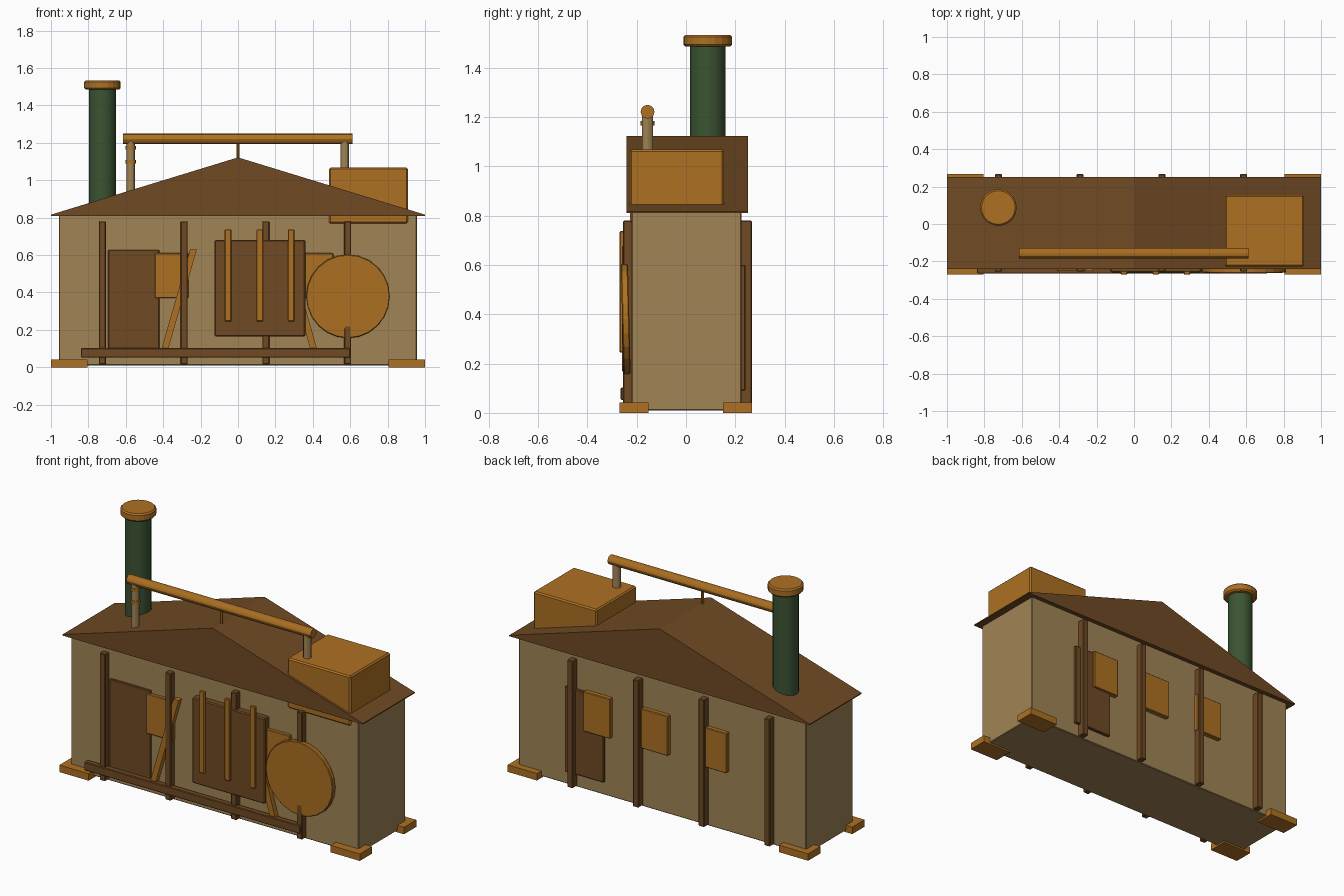
import bpy, bmesh, math
from mathutils import Matrix, Vector

if "Cube" in bpy.data.objects:
    bpy.data.objects.remove(bpy.data.objects["Cube"])

def mat(name, r, g, b):
    m = bpy.data.materials.new(name)
    m.diffuse_color = (r, g, b, 1)
    m.use_nodes = True
    m.node_tree.nodes["Principled BSDF"].inputs["Base Color"].default_value = m.diffuse_color
    return m

TAN = mat("tan_plaster", 0.35, 0.23, 0.09)
BROWN = mat("dark_wood", 0.16, 0.068, 0.017)
ORANGE = mat("ochre_wood", 0.42, 0.163, 0.016)
GREEN = mat("green_metal", 0.044, 0.088, 0.033)

def finish(name, bm, material, bevel=0.0):
    bmesh.ops.recalc_face_normals(bm, faces=bm.faces)
    me = bpy.data.meshes.new(name)
    bm.to_mesh(me)
    bm.free()
    me.materials.append(material)
    ob = bpy.data.objects.new(name, me)
    bpy.context.collection.objects.link(ob)
    if bevel:
        b = ob.modifiers.new("bevel", 'BEVEL')
        b.width, b.segments, b.limit_method = bevel, 1, 'ANGLE'
        b.angle_limit = math.radians(50)
    return ob

def box(name, x, y, z, material, bevel=0.004):
    """Box from (min, max) ranges on each axis."""
    bm = bmesh.new()
    bmesh.ops.create_cube(bm, size=1)
    for v in bm.verts:
        v.co = [(r[0] + r[1]) / 2 + c * (r[1] - r[0]) for r, c in zip((x, y, z), v.co)]
    return finish(name, bm, material, bevel)

def rod(name, a, b, radius, material, sides=16, bevel=0.0, smooth=True):
    """Cylinder between two points."""
    a, b = Vector(a), Vector(b)
    bm = bmesh.new()
    m = Matrix.Translation((a + b) / 2) @ (b - a).to_track_quat('Z', 'Y').to_matrix().to_4x4()
    bmesh.ops.create_cone(bm, cap_ends=True, segments=sides, radius1=radius, radius2=radius,
                          depth=(b - a).length, matrix=m)
    ob = finish(name, bm, material, bevel)
    if smooth:
        bpy.context.view_layer.objects.active = ob
        ob.select_set(True)
        bpy.ops.object.shade_smooth_by_angle(angle=math.radians(30))
        ob.select_set(False)
    return ob

def prism(name, profile, y0, y1, material, bevel=0.0):
    """Profile in x,z extruded along y."""
    bm = bmesh.new()
    f = bm.faces.new([bm.verts.new((x, y0, z)) for x, z in profile])
    ext = bmesh.ops.extrude_face_region(bm, geom=[f])
    bmesh.ops.translate(bm, vec=(0, y1 - y0, 0),
                        verts=[v for v in ext["geom"] if isinstance(v, bmesh.types.BMVert)])
    return finish(name, bm, material, bevel)

# House body and gable roof
box("body", (-0.958, 0.956), (-0.22, 0.225), (0.01, 0.815), TAN)
prism("roof", [(-1, 0.81), (1, 0.81), (1, 0.816), (0, 1.122), (-1, 0.816)], -0.241, 0.252, BROWN)

# Corner feet
for sx in (-1, 1):
    for y in ((-0.27, -0.153), (0.15, 0.267)):
        box("foot", tuple(sorted((sx * 0.805, sx))), y, (0, 0.042), ORANGE, 0)

# Chimney and cap
rod("chimney", (-0.725, 0.088, 0.82), (-0.725, 0.088, 1.49), 0.072, GREEN, 20)
rod("chimney_cap", (-0.725, 0.088, 1.485), (-0.725, 0.088, 1.533), 0.098, ORANGE, 20, 0.008, False)

# Roof box
box("roof_box", (0.487, 0.908), (-0.228, 0.155), (0.768, 1.068), ORANGE, 0.008)

# Roof pipe with supports and collars
rod("roof_pipe", (-0.615, -0.156, 1.221), (0.612, -0.156, 1.221), 0.028, ORANGE, 12)
for x in (-0.573, 0.571):
    rod("pipe_support", (x, -0.156, 0.9), (x, -0.156, 1.215), 0.023, TAN, 12)
for z in (1.09, 1.165):
    rod("support_collar", (-0.573, -0.156, z), (-0.573, -0.156, z + 0.018), 0.028, ORANGE, 12)
rod("middle_support", (0, -0.156, 1.1), (0, -0.156, 1.21), 0.009, ORANGE, 8)

# Timber posts on front and back
for x in (-0.725, -0.288, 0.149, 0.586):
    box("front_post", (x - 0.019, x + 0.019), (-0.255, -0.21), (0.015, 0.78), BROWN)
    box("back_post", (x - 0.019, x + 0.019), (0.215, 0.267), (0.015, 0.78), BROWN)

# Windows on front and back
for x in (-0.355, 0.035, 0.42):
    box("front_window", (x - 0.09, x + 0.09), (-0.24, -0.21), (0.37, 0.61), ORANGE)
    box("back_window", (x - 0.09, x + 0.09), (0.215, 0.252), (0.37, 0.61), ORANGE)

# Doors
box("front_door", (-0.695, -0.42), (-0.232, -0.21), (0.09, 0.628), BROWN)
box("back_door", (0.38, 0.64), (0.215, 0.242), (0.09, 0.6), BROWN)

# Diagonal braces
for name, top, foot in (("left_brace", -0.238, -0.392), ("right_brace", 0.255, 0.405)):
    w = 0.018
    prism(name, [(foot - w, 0.095), (foot + w, 0.095), (top + w, 0.63), (top - w, 0.63)],
          -0.25, -0.215, ORANGE)

# Front rail
box("front_rail", (-0.84, 0.6), (-0.265, -0.23), (0.052, 0.102), BROWN)

# Leaning board panel with battens
box("front_panel", (-0.125, 0.36), (-0.26, -0.215), (0.165, 0.68), BROWN, 0.006)
for x in (-0.053, 0.116, 0.284):
    box("panel_batten", (x - 0.018, x + 0.018), (-0.27, -0.25), (0.245, 0.737), ORANGE)

# Round wheel, leaning slightly so its foot sinks behind the post
lean = 0.15 * math.tan(math.radians(1.5))
rod("round_wheel", (0.588, -0.23, 0.38), (0.588, -0.255 - lean, 0.38 - 0.0007), 0.224, ORANGE, 24, 0.004, False)
